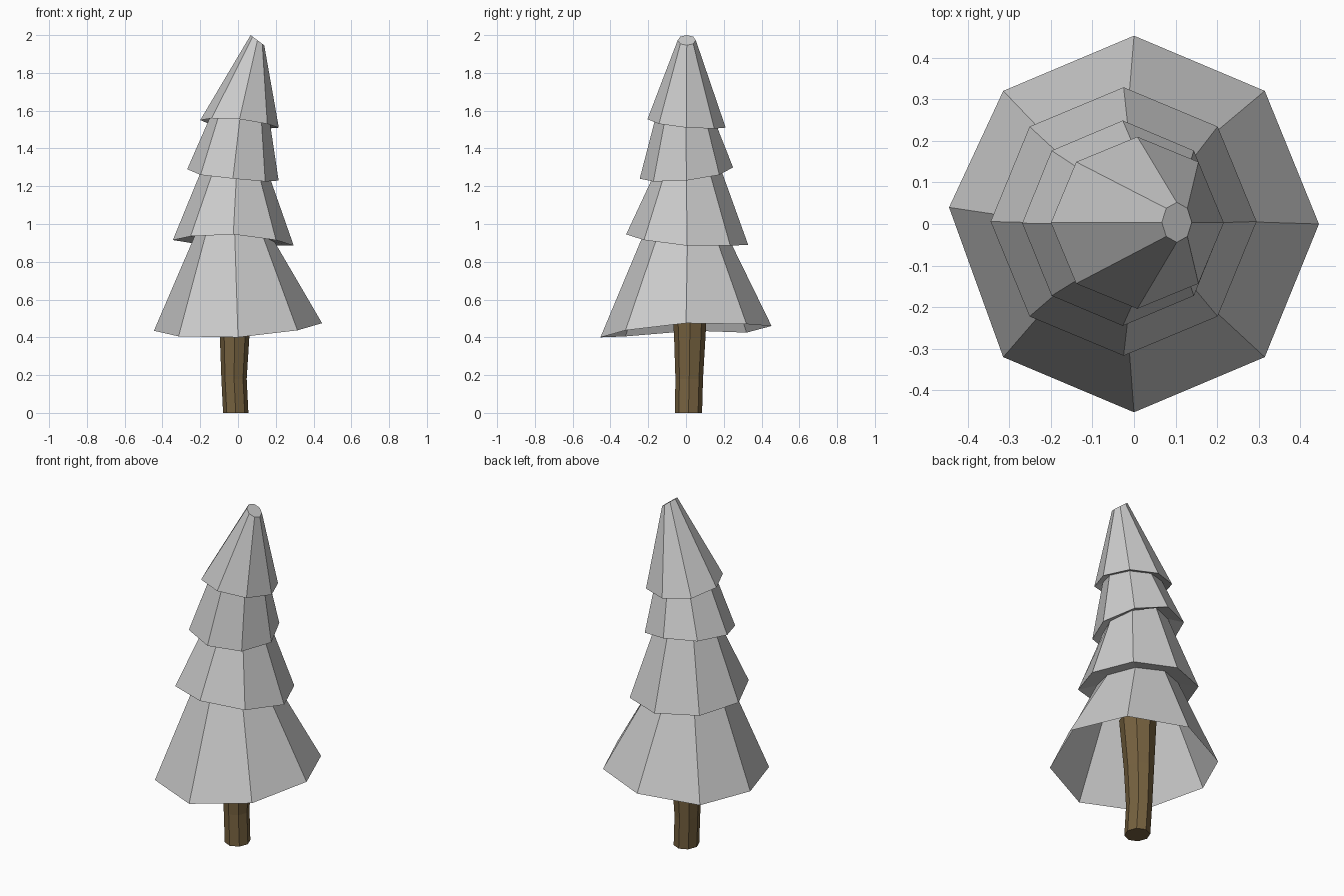
import bpy, bmesh
from math import sin, cos, tau

if "Cube" in bpy.data.objects:
    bpy.data.objects.remove(bpy.data.objects["Cube"])

N = 8


def ring(cx, cy, rx, ry, zs):
    """Octagon ring; zs is one height or eight heights (counter-clockwise from +x)."""
    if not isinstance(zs, (list, tuple)):
        zs = [zs] * N
    return [(cx + rx * cos(tau * i / N), cy + ry * sin(tau * i / N), zs[i]) for i in range(N)]


def loft(name, rings, cap_bottom=False, cap_top=False):
    bm = bmesh.new()
    loops = [[bm.verts.new(p) for p in r] for r in rings]
    for a, b in zip(loops, loops[1:]):
        for i in range(N):
            j = (i + 1) % N
            bm.faces.new((a[i], a[j], b[j], b[i]))
    if cap_bottom:
        bm.faces.new(loops[0][::-1])
    if cap_top:
        bm.faces.new(loops[-1])
    me = bpy.data.meshes.new(name)
    bm.to_mesh(me)
    bm.free()
    ob = bpy.data.objects.new(name, me)
    bpy.context.collection.objects.link(ob)
    return ob


# Wavy lower rims of the four foliage tiers: centre, radii, heights
rims = [
    (0.000, 0.000, 0.445, 0.453, [0.475, 0.47, 0.46, 0.425, 0.435, 0.405, 0.40, 0.437]),
    (-0.025, 0.006, 0.320, 0.323, [0.885, 0.885, 0.89, 0.90, 0.915, 0.935, 0.945, 0.915]),
    (-0.027, 0.002, 0.242, 0.247, [1.23, 1.26, 1.30, 1.30, 1.29, 1.26, 1.24, 1.225]),
    (0.008, 0.003, 0.208, 0.207, [1.51, 1.505, 1.51, 1.525, 1.55, 1.56, 1.555, 1.53]),
]
# Narrow upper ends of the lower three tiers, tucked just under the next rim
necks = [(-0.018, 0.008, 0.212, 0.225), (-0.008, 0.002, 0.175, 0.172), (0.012, 0.0, 0.158, 0.158)]

# Foliage: one hollow skin stepping in and out, open at the base
rings = []
for k, rim in enumerate(rims):
    rings.append(ring(*rim))
    if k < len(necks):
        rings.append(ring(*necks[k], [z + 0.02 for z in rims[k + 1][4]]))
rings[0][4] = (-0.445, 0.04, 0.435)

# Slanted blunt tip
tip = ring(0.103, 0.004, 0.036, 0.048, 0)
rings.append([(x, y, 1.973 - 0.75 * (x - 0.103)) for x, y, _ in tip])
loft("foliage", rings, cap_top=True)

# Slightly bent trunk, flaring inside the foliage
trunk = loft("trunk", [
    ring(-0.012, 0.013, 0.067, 0.072, 0.0),
    ring(-0.021, 0.017, 0.067, 0.073, 0.18),
    ring(-0.018, 0.020, 0.078, 0.083, 0.40),
    ring(-0.010, 0.020, 0.100, 0.100, 0.70),
], cap_bottom=True, cap_top=True)
bark = bpy.data.materials.new("bark")
bark.diffuse_color = (0.18, 0.12, 0.05, 1)
bark.use_nodes = True
bark.node_tree.nodes["Principled BSDF"].inputs["Base Color"].default_value = bark.diffuse_color
trunk.data.materials.append(bark)
